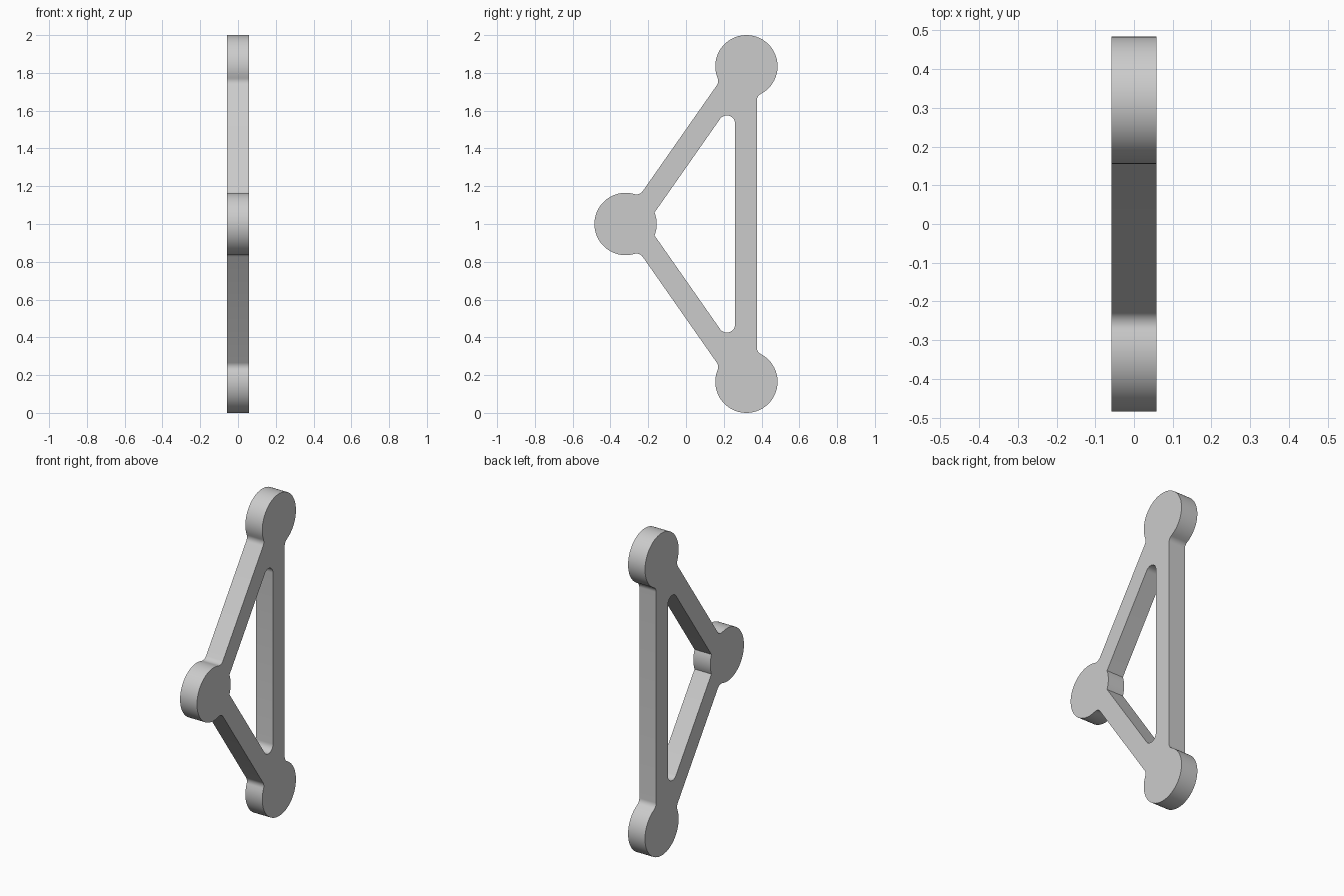
import bpy, bmesh, math
from mathutils import Vector

cube = bpy.data.objects.get("Cube")
if cube:
    bpy.data.objects.remove(cube, do_unlink=True)

HALF_THICK = 0.058
R = 0.165            # end disc radius
FILLET = 0.04        # blend between discs and bars
HOLE_R = 0.044       # rounded corners of the opening
FRONT = Vector((-0.32, 1.0))
TOP = Vector((0.32, 1.835))
SLOPE = math.radians(55)
ALONG = Vector((math.cos(SLOPE), math.sin(SLOPE)))   # direction of the slanted bar
NORMAL = Vector((-ALONG.y, ALONG.x))
OUTER, INNER = 0.861, 0.745      # slanted bar edges, measured along NORMAL
BACK_OUT, BACK_IN = 0.375, 0.26  # vertical bar edges, measured along y


def ang(v):
    return math.atan2(v.y, v.x)


def arc(c, r, a0, a1, n):
    """Points on an arc in the (y, z) plane."""
    return [c + r * Vector((math.cos(a), math.sin(a)))
            for a in (a0 + (a1 - a0) * i / n for i in range(n + 1))]


def short_arc(c, r, v0, v1, n=8):
    a0 = ang(v0)
    delta = (ang(v1) - a0 + math.pi) % (2 * math.pi) - math.pi
    return arc(c, r, a0, a0 + delta, n)


def fillet_centre(disc, normal, offset, along):
    """Centre of a blend touching the disc and the outside of a straight edge."""
    d = offset + FILLET - normal.dot(disc)
    return disc + normal * d + along * math.sqrt((R + FILLET) ** 2 - d * d)


def mirrored(half):
    """Close a half outline by mirroring it about z = 1."""
    pts = half + [Vector((p.x, 2 - p.y)) for p in reversed(half)]
    return [p for i, p in enumerate(pts) if (p - pts[i - 1]).length > 1e-5]


# Outer outline, upper half: front disc, slanted edge, top disc, back edge
Y = Vector((1, 0))
f1 = fillet_centre(FRONT, NORMAL, OUTER, ALONG)
f2 = fillet_centre(TOP, NORMAL, OUTER, -ALONG)
f3 = fillet_centre(TOP, Y, BACK_OUT, Vector((0, -1)))
outer = arc(FRONT, R, math.pi, ang(f1 - FRONT), 20)
outer += short_arc(f1, FILLET, FRONT - f1, -NORMAL)
outer += short_arc(f2, FILLET, -NORMAL, TOP - f2)
outer += arc(TOP, R, ang(f2 - TOP) % (2 * math.pi), ang(f3 - TOP), 44)
outer += short_arc(f3, FILLET, TOP - f3, -Y)

# Opening, upper half: disc bulge, sharp corner, slanted edge, rounded top
d = INNER - NORMAL.dot(FRONT)
corner = NORMAL * d + ALONG * math.sqrt(R * R - d * d)
cy = BACK_IN - HOLE_R
hc = Vector((cy, (INNER - HOLE_R - NORMAL.x * cy) / NORMAL.y))
opening = arc(FRONT, R, 0, ang(corner), 6)
opening += short_arc(hc, HOLE_R, NORMAL, Y, 14)

# Flat plate with an opening, extruded to thickness
bm = bmesh.new()
for outline in (mirrored(outer), mirrored(opening)):
    vs = [bm.verts.new((-HALF_THICK, p.x, p.y)) for p in outline]
    for i, v in enumerate(vs):
        bm.edges.new((vs[i - 1], v))
bmesh.ops.triangle_fill(bm, edges=bm.edges[:], use_beauty=True)
ext = bmesh.ops.extrude_face_region(bm, geom=bm.faces[:], use_keep_orig=True)
bmesh.ops.translate(bm, vec=(2 * HALF_THICK, 0, 0),
                    verts=[g for g in ext["geom"] if isinstance(g, bmesh.types.BMVert)])
bmesh.ops.recalc_face_normals(bm, faces=bm.faces[:])
mesh = bpy.data.meshes.new("triangular_bracket")
bm.to_mesh(mesh)
bm.free()
bracket = bpy.data.objects.new("triangular_bracket", mesh)
bpy.context.collection.objects.link(bracket)

# Single grey material
grey = bpy.data.materials.new("light_grey")
grey.use_nodes = True
colour = (0.6, 0.6, 0.6, 1)
grey.diffuse_color = colour
grey.node_tree.nodes["Principled BSDF"].inputs["Base Color"].default_value = colour
mesh.materials.append(grey)

# Smooth curved walls, crisp plate edges
bpy.ops.object.select_all(action="DESELECT")
bracket.select_set(True)
bpy.context.view_layer.objects.active = bracket
bpy.ops.object.shade_smooth_by_angle(angle=math.radians(30))
